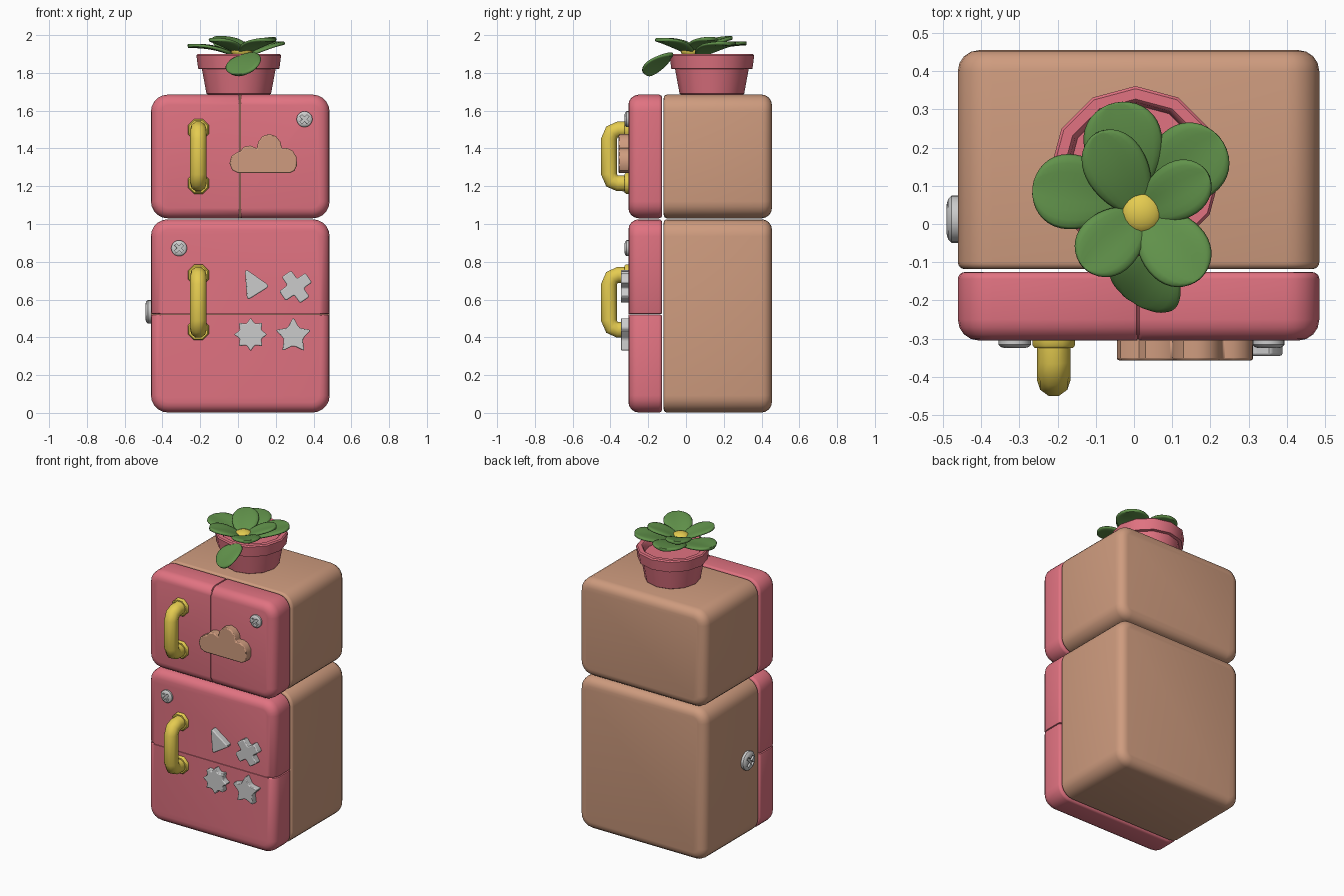
import bpy, bmesh
from math import sin, cos, pi, radians
from mathutils import Vector

if "Cube" in bpy.data.objects:
    bpy.data.objects.remove(bpy.data.objects["Cube"])


def material(name, rgb):
    m = bpy.data.materials.new(name)
    m.diffuse_color = (*rgb, 1)
    m.use_nodes = True
    m.node_tree.nodes["Principled BSDF"].inputs["Base Color"].default_value = m.diffuse_color
    return m


PINK = material("pink", (0.75, 0.17, 0.22))
BROWN = material("brown", (0.62, 0.33, 0.21))
YELLOW = material("yellow", (0.78, 0.60, 0.08))
GREEN = material("green", (0.12, 0.29, 0.07))


def finish(bm, name, mat=None, angle=35):
    bmesh.ops.recalc_face_normals(bm, faces=bm.faces)
    me = bpy.data.meshes.new(name)
    bm.to_mesh(me)
    bm.free()
    ob = bpy.data.objects.new(name, me)
    bpy.context.collection.objects.link(ob)
    if mat:
        me.materials.append(mat)
    bpy.ops.object.select_all(action='DESELECT')
    ob.select_set(True)
    bpy.context.view_layer.objects.active = ob
    bpy.ops.object.shade_smooth_by_angle(angle=radians(angle))
    return ob


def loft(bm, rings):
    """Skin closed rings of points and cap both ends."""
    loops = [[bm.verts.new(p) for p in r] for r in rings]
    n = len(loops[0])
    for a, b in zip(loops, loops[1:]):
        for i in range(n):
            bm.faces.new((a[i], a[(i + 1) % n], b[(i + 1) % n], b[i]))
    bm.faces.new(loops[0])
    bm.faces.new(loops[-1])


X0, X1, R = -0.461, 0.485, 0.09


def slab(z0, z1, rings):
    """Rounded rectangle in xz, lofted along y through (y, inset) rings."""
    bm = bmesh.new()
    out = []
    for y, inset in rings:
        ring = []
        for k, (cx, cz) in enumerate([(X1 - R, z1 - R), (X0 + R, z1 - R), (X0 + R, z0 + R), (X1 - R, z0 + R)]):
            for s in range(6):
                a = (k + s / 5) * pi / 2
                ring.append((cx + (R - inset) * cos(a), y, cz + (R - inset) * sin(a)))
        out.append(ring)
    loft(bm, out)
    return bm


def edge_round(y_end, sign, r, n=4):
    return [(y_end - sign * r * (1 - cos(i / n * pi / 2)) * -1 * -1, r * (1 - sin(i / n * pi / 2))) for i in range(n + 1)]


def y_rings(front, back, rf, rb):
    return edge_round(front, -1, rf) + edge_round(back, 1, rb)[::-1]


def door(name, z0, z1, co, no):
    """Half of a front slab, cut at a plane with a softened seam edge."""
    bm = slab(z0, z1, y_rings(-0.305, -0.126, 0.055, 0.018))
    bmesh.ops.bisect_plane(bm, geom=bm.verts[:] + bm.edges[:] + bm.faces[:],
                           plane_co=co, plane_no=no, clear_outer=True)
    edges = [e for e in bm.edges if e.is_boundary]
    bmesh.ops.edgeloop_fill(bm, edges=edges)
    bmesh.ops.bevel(bm, geom=edges, offset=0.009, segments=2, profile=0.5, affect='EDGES')
    return finish(bm, name, PINK)


# cabinet boxes and doors
for label, z0, z1 in (("lower", 0.002, 1.025), ("upper", 1.03, 1.685)):
    finish(slab(z0, z1, y_rings(-0.118, 0.455, 0.018, 0.055)), label + "_cabinet", BROWN)
door("upper_door_left", 1.03, 1.685, (0.009, 0, 0), (1, 0, 0))
door("upper_door_right", 1.03, 1.685, (0.012, 0, 0), (-1, 0, 0))
door("lower_door_top", 0.002, 1.025, (0, 0, 0.523), (0, 0, -1))
door("lower_door_bottom", 0.002, 1.025, (0, 0, 0.520), (0, 0, 1))


def handle(name, x, zb, zt):
    r, n = 0.044, 10
    top = [(-0.30, 0), (-0.36, 0), (-0.392, -0.013), (-0.408, -0.05)]
    path = [Vector((x, y, zt + d)) for y, d in top] + [Vector((x, y, zb - d)) for y, d in top[::-1]]
    rings = []
    for i, p in enumerate(path):
        t = (path[min(i + 1, len(path) - 1)] - path[max(i - 1, 0)]).normalized()
        if i in (0, len(path) - 1):
            t = Vector((0, -1 if i == 0 else 1, 0))
        side = Vector((1, 0, 0))
        up = t.cross(side)
        rings.append([p + r * (cos(2 * pi * k / n) * side + sin(2 * pi * k / n) * up) for k in range(n)])
    bm = bmesh.new()
    loft(bm, rings)
    # mounting collars
    for z in (zb, zt):
        loft(bm, [[(x + q * cos((k + .5) * pi / 4), y, z + q * sin((k + .5) * pi / 4)) for k in range(8)]
                  for y, q in ((-0.30, 0.06), (-0.318, 0.06), (-0.325, 0.053))])
    finish(bm, name, YELLOW, 46)


handle("upper_handle", -0.21, 1.215, 1.50)
handle("lower_handle", -0.21, 0.44, 0.73)


def rounded(pts, f, n=3):
    """Replace each corner by a short curve reaching a fraction f of its sides."""
    out = []
    for i, p in enumerate(pts):
        p = Vector(p)
        a = p.lerp(Vector(pts[i - 1]), f)
        b = p.lerp(Vector(pts[(i + 1) % len(pts)]), f)
        out += [a.lerp(p, s / n).lerp(p.lerp(b, s / n), s / n) for s in range(n + 1)]
    return out


def prism(name, pts, y0, y1, mat=None, centre=(0, 0), bevel=0.006):
    bm = bmesh.new()
    loft(bm, [[(p[0] + centre[0], y, p[1] + centre[1]) for p in pts] for y in (y0, y1)])
    ob = finish(bm, name, mat)
    if bevel:
        m = ob.modifiers.new("soft_edge", 'BEVEL')
        m.width, m.segments, m.limit_method, m.angle_limit = bevel, 2, 'ANGLE', radians(60)
    return ob


def star(n, ro, ri, turn=pi / 2):
    return [((ri if k % 2 else ro) * cos(turn + k * pi / n), (ri if k % 2 else ro) * sin(turn + k * pi / n))
            for k in range(2 * n)]


def cross(arm, w, turn):
    pts = []
    for k in range(4):
        a = turn + k * pi / 2
        for u, v in ((w, -w), (arm, -w), (arm, w)):
            pts.append((u * cos(a) - v * sin(a), u * sin(a) + v * cos(a)))
    return pts


# door magnets
cloud = [(0.00, 1.27), (-0.03, 1.285), (-0.045, 1.32), (-0.035, 1.36), (0.00, 1.382), (0.013, 1.385),
         (0.03, 1.408), (0.065, 1.415), (0.10, 1.40), (0.107, 1.435), (0.13, 1.465), (0.165, 1.476),
         (0.20, 1.465), (0.225, 1.435), (0.232, 1.40), (0.26, 1.402), (0.29, 1.387), (0.31, 1.355),
         (0.312, 1.31), (0.30, 1.283), (0.275, 1.27)]
prism("cloud_magnet", cloud, -0.357, -0.30, BROWN)
prism("triangle_magnet", rounded([(-0.056, 0.088), (0.078, -0.006), (-0.044, -0.082)], 0.15), -0.345, -0.30,
      centre=(0.092, 0.677))
prism("cross_magnet", rounded(cross(0.085, 0.031, radians(35)), 0.2), -0.345, -0.30, centre=(0.305, 0.667))
prism("burst_magnet", rounded(star(8, 0.09, 0.06), 0.3), -0.345, -0.30, centre=(0.067, 0.415))
prism("star_magnet", rounded(star(5, 0.1, 0.052), 0.22), -0.345, -0.30, centre=(0.293, 0.408))


# screws with a cross-shaped recess
def screw(name, loc, scale=1, turn=0):
    bm = bmesh.new()
    loft(bm, [[(r * cos(k * pi / 10), y, r * sin(k * pi / 10)) for k in range(20)]
              for y, r in ((0.006, 0.042), (-0.011, 0.042), (-0.017, 0.036), (-0.02, 0.026))])
    ob = finish(bm, name)
    cutter = prism("cutter", cross(0.026, 0.007, pi / 4), -0.05, -0.011, bevel=0)
    cutter.hide_render = True
    m = ob.modifiers.new("recess", 'BOOLEAN')
    m.object, m.operation, m.solver = cutter, 'DIFFERENCE', 'EXACT'
    bpy.context.view_layer.objects.active = ob
    bpy.ops.object.modifier_apply(modifier="recess")
    bpy.data.objects.remove(cutter)
    ob.location, ob.rotation_euler, ob.scale = loc, (0, 0, turn), (scale,) * 3


screw("upper_screw", (0.352, -0.305, 1.555))
screw("lower_screw", (-0.312, -0.305, 0.872))
screw("side_screw", (X0, 0.0125, 0.535), 1.48, -pi / 2)

# flower pot, twelve-sided
bm = bmesh.new()
loft(bm, [[(0.004 + r * cos(k * pi / 6), 0.137 + r * sin(k * pi / 6), z) for k in range(12)]
          for r, z in ((0.16, 1.683), (0.171, 1.69), (0.195, 1.82), (0.215, 1.822), (0.224, 1.892),
                       (0.217, 1.90), (0.19, 1.90), (0.182, 1.892), (0.175, 1.85))])
finish(bm, "flower_pot", PINK)


# leaves: rounded blades with a folded midrib
def leaf(name, base, tip, width, fold=0.18, droop=0.012):
    base, tip = Vector(base), Vector(tip)
    d = tip - base
    side = d.cross(Vector((0, 0, 1))).normalized()
    up = side.cross(d).normalized()
    bm = bmesh.new()
    rows = []
    for i in range(11):
        t = i / 10 * pi
        u = (1 - cos(t)) / 2
        w = width / 2 * sin(t) * (0.72 + 0.42 * u)
        rows.append([bm.verts.new(base + d * u + side * v * w
                                  + up * (fold * w * (abs(v) - 0.6 * v * v) + droop * sin(pi * u)))
                     for v in (-1, -0.5, 0, 0.5, 1)])
    for a, b in zip(rows, rows[1:]):
        for j in range(4):
            bm.faces.new((a[j], a[j + 1], b[j + 1], b[j]))
    bmesh.ops.remove_doubles(bm, verts=bm.verts, dist=1e-5)
    ob = finish(bm, name, GREEN, 80)
    s = ob.modifiers.new("thickness", 'SOLIDIFY')
    s.thickness, s.offset = 0.02, 0
    ob.modifiers.new("smooth", 'SUBSURF').levels = 1
    ob.modifiers["smooth"].render_levels = 1


upper = [((-0.10, 0.24, 1.985), 0.18), ((0.195, 0.135, 1.98), 0.165),
         ((0.175, -0.145, 1.975), 0.195), ((-0.135, -0.115, 1.975), 0.18)]
for i, (tip, w) in enumerate(upper):
    leaf(f"upper_leaf_{i + 1}", (0.02, 0.03, 1.90), tip, w)
lower = [((0.0, 0.08, 1.90), (-0.05, 0.32, 1.955), 0.225), ((0.04, 0.07, 1.89), (0.225, 0.23, 1.955), 0.225),
         ((-0.03, 0.07, 1.90), (-0.268, 0.095, 1.94), 0.215), ((0.08, -0.075, 1.90), (0.0, -0.20, 1.785), 0.225)]
for i, (base, tip, w) in enumerate(lower):
    leaf(f"lower_leaf_{i + 1}", base, tip, w)

# flower centre
bm = bmesh.new()
bmesh.ops.create_uvsphere(bm, u_segments=16, v_segments=10, radius=0.058)
bmesh.ops.scale(bm, vec=(1, 1, 0.6), verts=bm.verts)
bmesh.ops.translate(bm, vec=(0.02, 0.03, 1.915), verts=bm.verts)
finish(bm, "flower_centre", YELLOW, 60)
